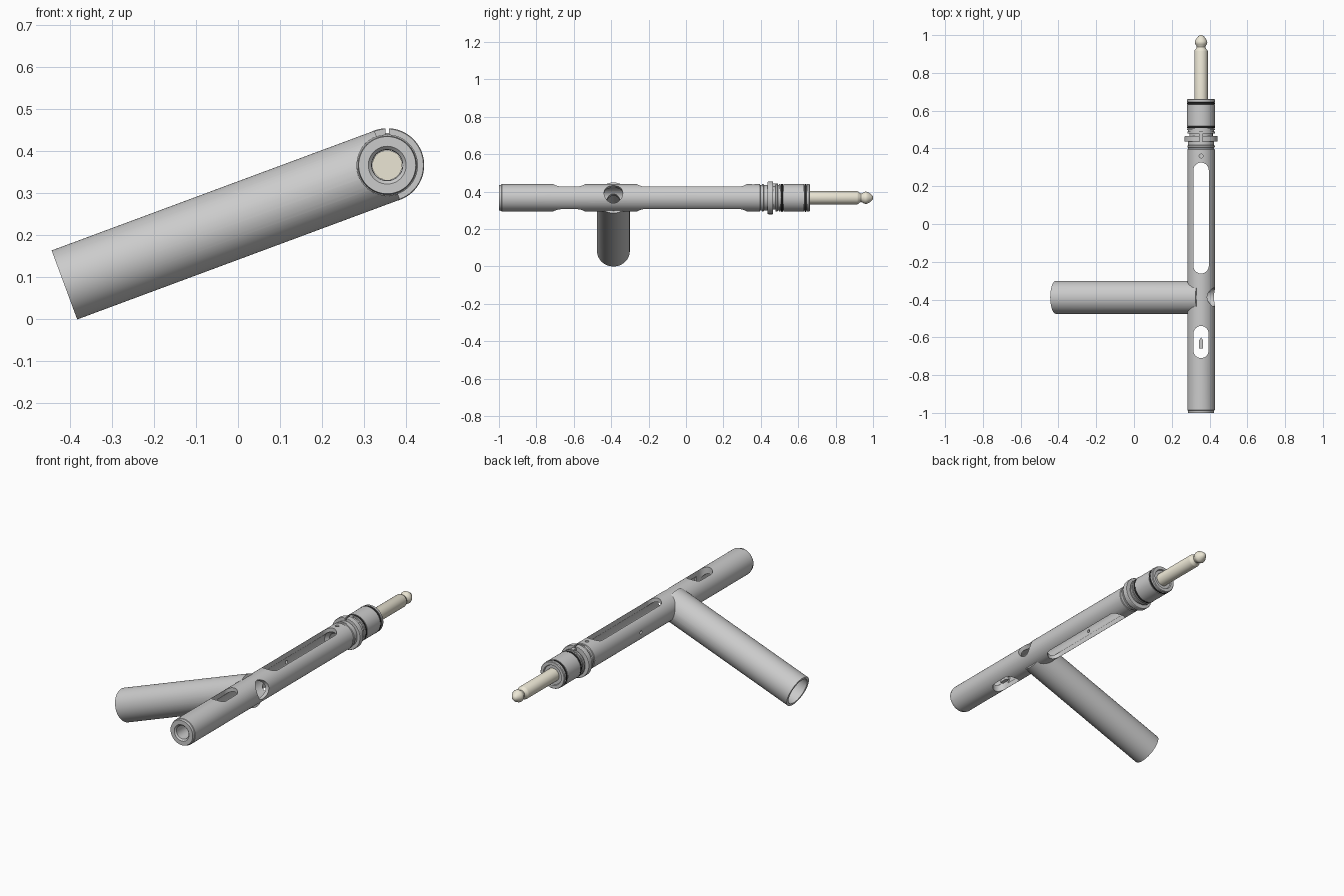
import bpy, bmesh, math
from mathutils import Vector, Matrix

if "Cube" in bpy.data.objects:
    bpy.data.objects.remove(bpy.data.objects["Cube"])

AX, AZ, JY = 0.355, 0.367, -0.388          # main axis x, z and side-tube junction y
JOINT = Vector((AX, JY, AZ))
SIDE_END = Vector((-0.413, JY, 0.082))
SIDE_DIR = (JOINT - SIDE_END).normalized()


def material(name, rgb):
    m = bpy.data.materials.new(name)
    m.diffuse_color = (*rgb, 1)
    m.use_nodes = True
    m.node_tree.nodes["Principled BSDF"].inputs["Base Color"].default_value = m.diffuse_color
    return m


def finish(name, bm, mat=None):
    bmesh.ops.recalc_face_normals(bm, faces=bm.faces)
    me = bpy.data.meshes.new(name)
    bm.to_mesh(me)
    bm.free()
    ob = bpy.data.objects.new(name, me)
    bpy.context.collection.objects.link(ob)
    if mat:
        me.materials.append(mat)
    return ob


def lathe(name, profile, origin=(AX, 0, AZ), axis=(0, 1, 0), mat=None, n=64):
    """Revolve a closed (radius, distance) loop about an axis."""
    bm = bmesh.new()
    rot = Vector((0, 0, 1)).rotation_difference(Vector(axis)).to_matrix().to_4x4()
    mtx = Matrix.Translation(origin) @ rot
    rings = []
    for r, d in profile:
        count = 1 if r == 0 else n
        rings.append([bm.verts.new(mtx @ Vector((r * math.cos(2 * math.pi * i / n),
                                                 r * math.sin(2 * math.pi * i / n), d)))
                      for i in range(count)])
    for a, b in zip(rings, rings[1:] + rings[:1]):
        if len(a) == 1 and len(b) == 1:
            continue
        for i in range(n):
            j = (i + 1) % n
            vs = []
            for v in (a[i % len(a)], a[j % len(a)], b[j % len(b)], b[i % len(b)]):
                if v not in vs:
                    vs.append(v)
            bm.faces.new(vs)
    return finish(name, bm, mat)


def rod(name, r, p, axis, length):
    return lathe(name, [(0, 0), (r, 0), (r, length), (0, length)], p, axis, n=40)


def slot(name, half, y0, y1):
    """Vertical prism with rounded ends."""
    bm = bmesh.new()
    pts = []
    for yc, start in ((y1 - half, 0), (y0 + half, math.pi)):
        for i in range(17):
            a = start + math.pi * i / 16
            pts.append((AX + half * math.cos(a), yc + half * math.sin(a)))
    f = bm.faces.new([bm.verts.new((x, y, AZ - 0.2)) for x, y in pts])
    ext = bmesh.ops.extrude_face_region(bm, geom=[f])["geom"]
    bmesh.ops.translate(bm, vec=(0, 0, 0.4), verts=[v for v in ext if isinstance(v, bmesh.types.BMVert)])
    return finish(name, bm)


def box(name, center, size):
    bm = bmesh.new()
    bmesh.ops.create_cube(bm, size=1, matrix=Matrix.Translation(center) @ Matrix.Diagonal((*size, 1)))
    return finish(name, bm)


def cut(ob, *cutters):
    for c in cutters:
        m = ob.modifiers.new("cut", 'BOOLEAN')
        m.operation, m.solver, m.object = 'DIFFERENCE', 'EXACT', c
        bpy.context.view_layer.objects.active = ob
        bpy.ops.object.modifier_apply(modifier=m.name)
        bpy.data.objects.remove(c)


cream = material("cream", (0.83, 0.79, 0.66))
black = material("black", (0.02, 0.02, 0.02))

# Long main tube: narrow bore at the front, wider chamber behind it
main = lathe("main_tube", [
    (0.037, -0.992), (0.045, -1.0), (0.068, -1.0), (0.070, -0.987), (0.073, -0.985),
    (0.073, 0.395), (0.069, 0.397), (0.069, 0.405), (0.073, 0.407), (0.073, 0.415),
    (0.069, 0.417), (0.069, 0.437), (0.036, 0.437), (0.036, 0.345), (0.052, 0.325),
    (0.052, -0.655), (0.037, -0.655)])
cut(main,
    slot("long_slot", 0.041, -0.262, 0.325),
    slot("short_slot", 0.040, -0.71, -0.54),
    rod("port_outer", 0.050, JOINT, SIDE_DIR, 0.2),
    rod("port_inner", 0.036, JOINT - SIDE_DIR * 0.2, SIDE_DIR, 0.25),
    rod("pin_hole_top", 0.010, (AX, 0.36, AZ), (0, 0, 1), 0.2),
    rod("pin_hole_mid", 0.009, (AX - 0.2, -0.01, AZ), (1, 0, 0), 0.2),
    rod("pin_hole_front", 0.009, (AX - 0.2, -0.86, AZ), (1, 0, 0), 0.2))

# Angled side tube, saddle-cut to fit the main tube
L = (JOINT - SIDE_END).length
side = lathe("side_tube", [(0.074, 0), (0.0875, 0), (0.0875, L), (0.074, L)], SIDE_END, SIDE_DIR)
cut(side, rod("saddle", 0.0732, (AX, -0.8, AZ), (0, 1, 0), 0.8))

# Small tongue standing in the short slot
tongue_bm = bmesh.new()
tongue_face = tongue_bm.faces.new([tongue_bm.verts.new((AX + x, y, AZ - 0.047)) for x, y in
                                   ((-0.01, -0.66), (0.01, -0.66), (0.01, -0.615), (0, -0.60), (-0.01, -0.615))])
ext = bmesh.ops.extrude_face_region(tongue_bm, geom=[tongue_face])["geom"]
bmesh.ops.translate(tongue_bm, vec=(0, 0, 0.012), verts=[v for v in ext if isinstance(v, bmesh.types.BMVert)])
tongue = finish("tongue", tongue_bm)

# Collar with a notch on top
collar = lathe("collar", [(0.036, 0.437), (0.086, 0.437), (0.088, 0.440), (0.088, 0.462),
                          (0.086, 0.465), (0.036, 0.465)])
cut(collar, box("collar_notch", (AX, 0.45, AZ + 0.086), (0.009, 0.1, 0.026)))

# Plug body with a neck and two ring grooves
plug = lathe("plug_body", [
    (0.036, 0.465), (0.062, 0.465), (0.062, 0.478), (0.073, 0.480), (0.073, 0.490), (0.068, 0.491),
    (0.068, 0.497), (0.074, 0.498), (0.074, 0.506), (0.067, 0.506), (0.067, 0.520),
    (0.074, 0.520), (0.074, 0.632), (0.067, 0.632), (0.067, 0.646), (0.074, 0.646),
    (0.074, 0.658), (0.071, 0.662), (0.055, 0.662), (0.052, 0.655), (0.036, 0.655)])
lug = box("locking_lug", (AX, 0.479, AZ + 0.066), (0.022, 0.026, 0.022))

# Black sealing rings
rings = [lathe("seal_ring", [(0.069 + 0.006 * math.cos(a), y + 0.006 * math.sin(a))
                             for a in [math.pi * k / 6 for k in range(12)]], mat=black)
         for y in (0.513, 0.639)]

# Cream plug rod with a rounded tip
tip = lathe("contact_rod", [
    (0, 0.44), (0.0355, 0.44), (0.0355, 0.915), (0.033, 0.922), (0.026, 0.928), (0.023, 0.936),
    (0.025, 0.944), (0.030, 0.951), (0.033, 0.960), (0.032, 0.968), (0.027, 0.978),
    (0.020, 0.988), (0.014, 0.995), (0.008, 0.999), (0, 1.0)], mat=cream)

bpy.ops.object.select_all(action='DESELECT')
for ob in (main, side, collar, plug, tip, *rings):
    ob.select_set(True)
bpy.context.view_layer.objects.active = main
bpy.ops.object.shade_smooth_by_angle(angle=math.radians(30))
